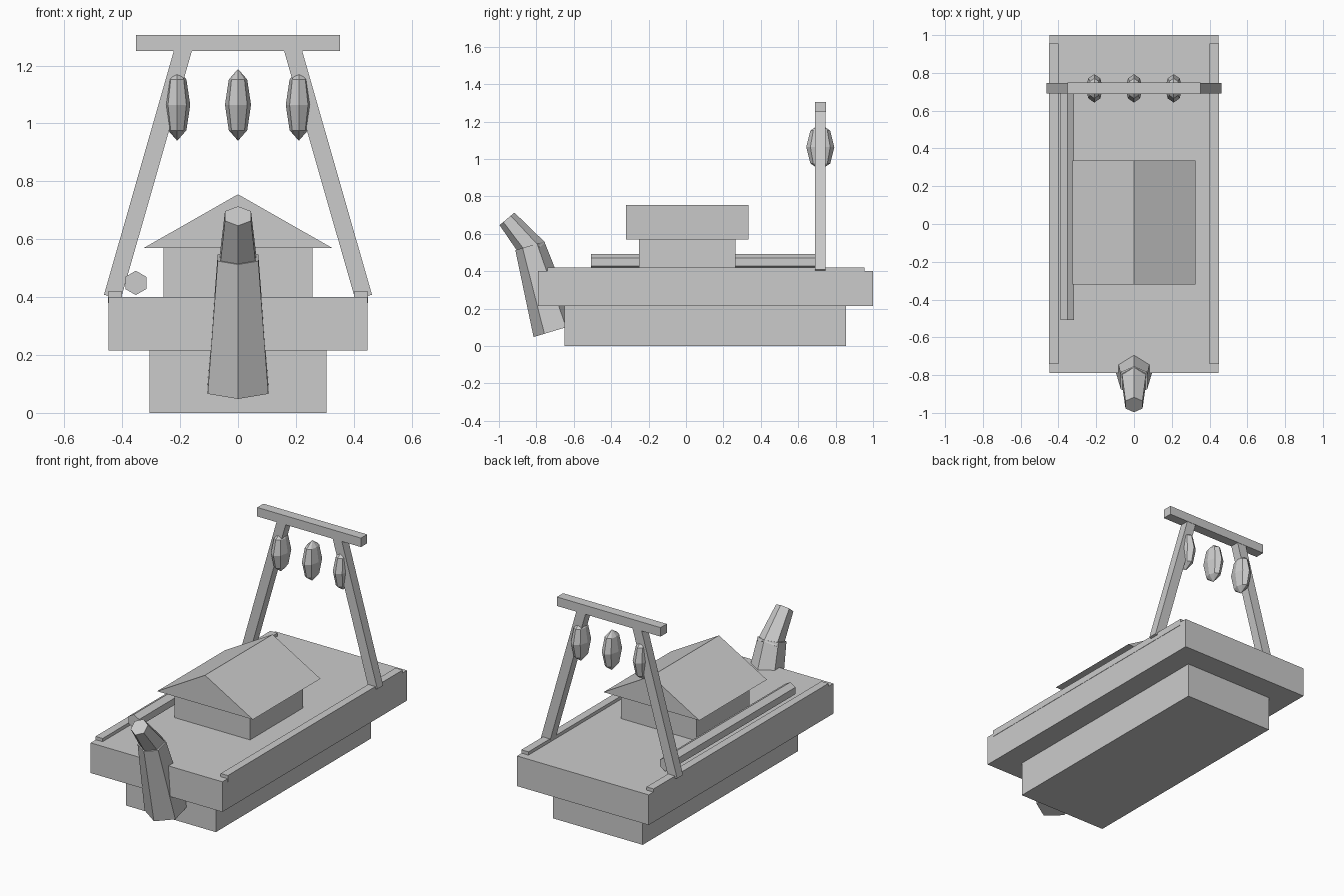
import bpy, bmesh, math
from mathutils import Vector

if "Cube" in bpy.data.objects:
    bpy.data.objects.remove(bpy.data.objects["Cube"])


def finish(name, bm):
    bmesh.ops.recalc_face_normals(bm, faces=bm.faces)
    mesh = bpy.data.meshes.new(name)
    bm.to_mesh(mesh)
    bm.free()
    obj = bpy.data.objects.new(name, mesh)
    bpy.context.collection.objects.link(obj)
    return obj


def loft(name, rings):
    """Join equal-length rings of points with side faces and two end caps."""
    bm = bmesh.new()
    loops = [[bm.verts.new(p) for p in ring] for ring in rings]
    n = len(loops[0])
    for a, b in zip(loops, loops[1:]):
        for i in range(n):
            j = (i + 1) % n
            bm.faces.new((a[i], a[j], b[j], b[i]))
    bm.faces.new(loops[0])
    bm.faces.new(loops[-1])
    return finish(name, bm)


def prism(name, profile, y0, y1):
    """Extrude an x-z profile along y."""
    return loft(name, [[(x, y, z) for x, z in profile] for y in (y0, y1)])


def box(name, x0, x1, y0, y1, z0, z1):
    return prism(name, [(x0, z0), (x1, z0), (x1, z1), (x0, z1)], y0, y1)


def hex_frustum(name, start, end, r0, r1):
    """Six-sided taper between two points lying in a plane of constant x."""
    start, end = Vector(start), Vector(end)
    u = Vector((1, 0, 0))
    v = u.cross((end - start).normalized())
    angles = [math.radians(60 * i) for i in range(6)]
    return loft(name, [[c + r * (math.sin(a) * u + math.cos(a) * v) for a in angles]
                       for c, r in ((start, r0), (end, r1))])


# Hull and deck
box("hull", -0.305, 0.305, -0.65, 0.855, 0, 0.215)
box("deck", -0.447, 0.447, -0.79, 1.0, 0.215, 0.40)

# Cabin with gabled roof
box("cabin", -0.257, 0.257, -0.25, 0.265, 0.40, 0.57)
prism("roof", [(-0.325, 0.57), (0.325, 0.57), (0, 0.755)], -0.32, 0.335)

# Side rails and leaning gantry legs
for side, s in (("left", -1), ("right", 1)):
    x0, x1 = sorted((0.401 * s, 0.449 * s))
    box(side + "_rail", x0, x1, -0.74, 0.955, 0.38, 0.42)
    bottom, top = Vector((0.434 * s, 0.40)), Vector((0.182 * s, 1.28))
    d = (top - bottom).normalized()
    w = Vector((d.y, -d.x)) * 0.03
    prism(side + "_gantry_leg", [bottom - w, bottom + w, top + w, top - w], 0.69, 0.747)

# Gantry crossbeam
box("gantry_beam", -0.352, 0.352, 0.689, 0.749, 1.25, 1.305)

# Hanging lanterns
for i, x in enumerate((-0.21, 0, 0.21)):
    bm = bmesh.new()
    bmesh.ops.create_uvsphere(bm, u_segments=8, v_segments=4, radius=1)
    bmesh.ops.scale(bm, vec=(0.045, 0.075, 0.124), verts=bm.verts)
    bmesh.ops.translate(bm, vec=(x, 0.718, 1.064), verts=bm.verts)
    finish(f"lantern_{i + 1}", bm)

# Pole lying on deck
hex_frustum("deck_pole", (-0.353, -0.507, 0.449), (-0.353, 0.705, 0.449), 0.042, 0.042)

# Prow neck and head
hex_frustum("prow_neck", (0, -0.699, 0.083), (0, -0.835, 0.536), 0.121, 0.081)
hex_frustum("prow_head", (0, -0.81, 0.505), (0, -0.957, 0.68), 0.075, 0.052)
